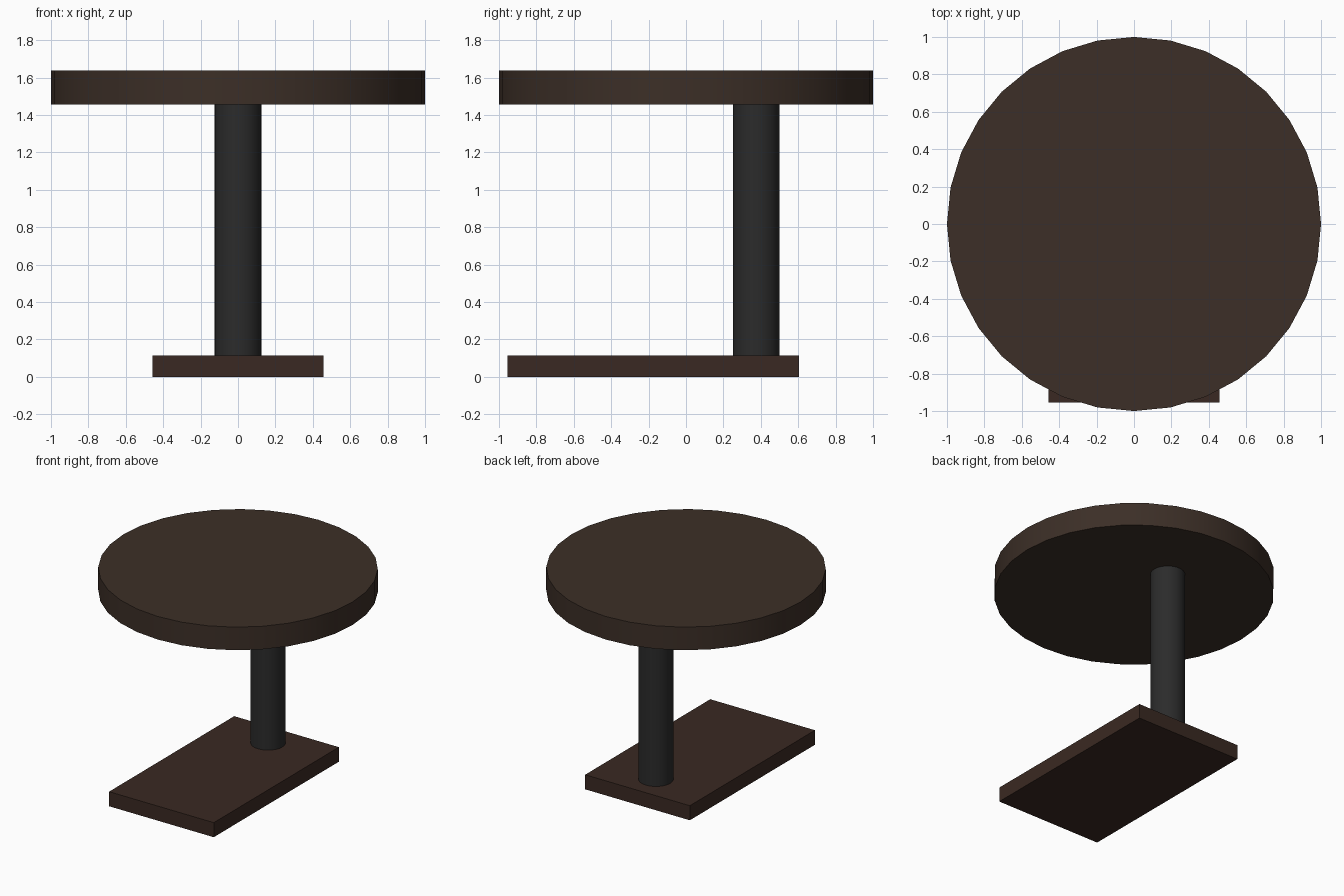
import bpy
import math

if "Cube" in bpy.data.objects:
    bpy.data.objects.remove(bpy.data.objects["Cube"])


def material(name, color):
    mat = bpy.data.materials.new(name)
    mat.diffuse_color = (*color, 1)
    mat.use_nodes = True
    mat.node_tree.nodes["Principled BSDF"].inputs["Base Color"].default_value = mat.diffuse_color
    return mat


def finish(name, mat):
    obj = bpy.context.object
    obj.name = name
    obj.data.materials.append(mat)
    return obj


def disc(name, radius, y, z0, z1, mat):
    bpy.ops.mesh.primitive_cylinder_add(
        vertices=32, radius=radius, depth=z1 - z0, location=(0, y, (z0 + z1) / 2))
    obj = finish(name, mat)
    bpy.ops.object.shade_smooth_by_angle(angle=math.radians(30))
    return obj


top_wood = material("top_wood", (0.045, 0.028, 0.020))
base_wood = material("base_wood", (0.042, 0.022, 0.016))
dark_metal = material("dark_metal", (0.024, 0.024, 0.024))

# Rectangular foot plate
bpy.ops.mesh.primitive_cube_add(size=1, location=(0, -0.175, 0.0575))
base = finish("base_plate", base_wood)
base.scale = (0.914, 1.56, 0.115)
bpy.ops.object.transform_apply(location=False, rotation=False, scale=True)

# Off-centre column
disc("column", 0.125, 0.375, 0.115, 1.455, dark_metal)

# Round top
disc("table_top", 1.0, 0, 1.455, 1.637, top_wood)
